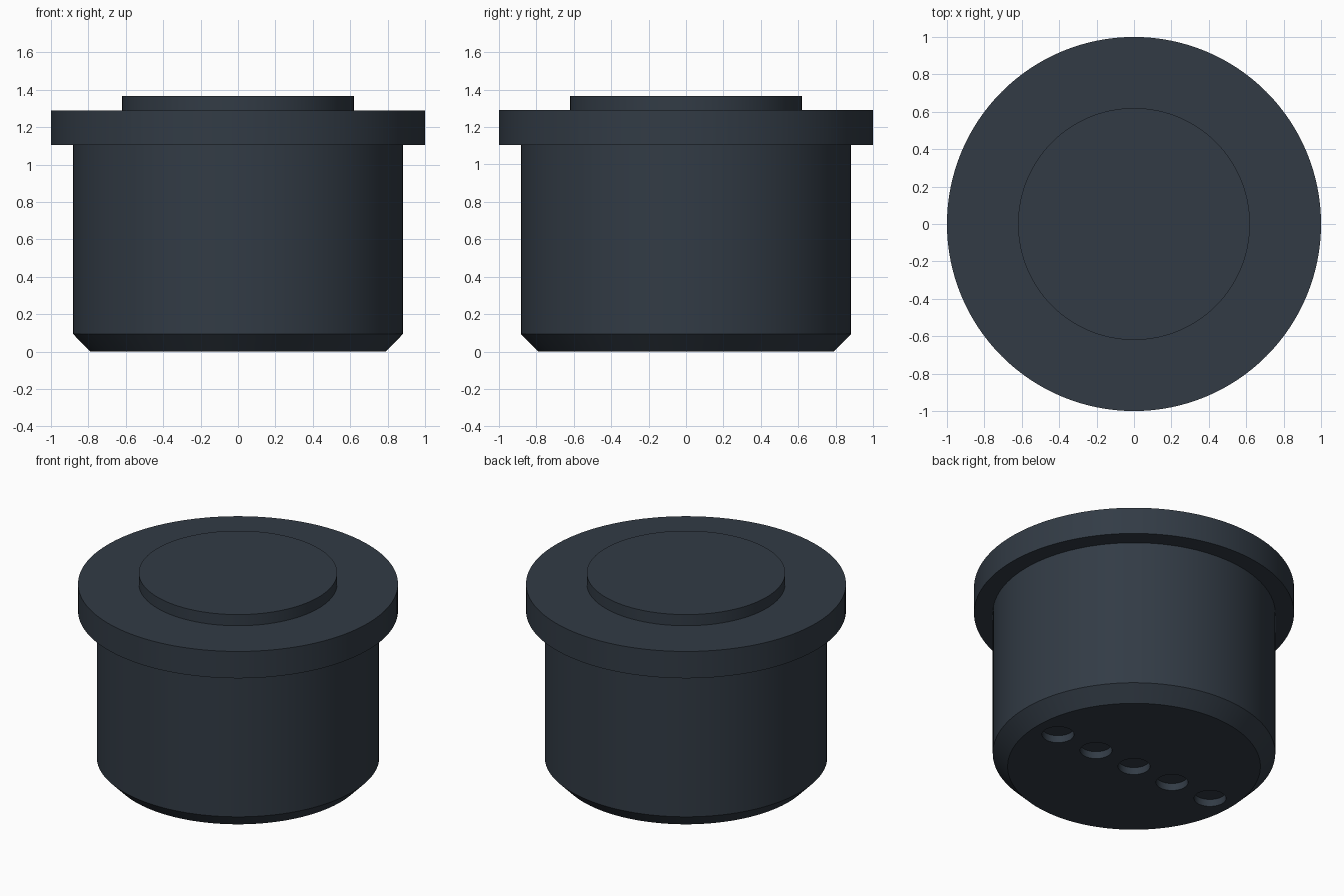
import bpy
import math

cube = bpy.data.objects.get("Cube")
if cube:
    bpy.data.objects.remove(cube, do_unlink=True)

SEGMENTS = 128

# Single dark slate colour
slate = bpy.data.materials.new("dark_slate")
slate.use_nodes = True
colour = (0.032, 0.044, 0.060, 1.0)
slate.diffuse_color = colour
bsdf = next(n for n in slate.node_tree.nodes if n.type == "BSDF_PRINCIPLED")
bsdf.inputs["Base Color"].default_value = colour
bsdf.inputs["Roughness"].default_value = 0.6


def lathe(name, profile, centre_x=0.0, segments=SEGMENTS):
    """Closed solid of revolution from (radius, height) points, bottom to top."""
    verts, faces = [], []
    for radius, z in profile:
        for i in range(segments):
            a = math.tau * i / segments
            verts.append((centre_x + radius * math.cos(a), radius * math.sin(a), z))
    for ring in range(len(profile) - 1):
        low, high = ring * segments, (ring + 1) * segments
        for i in range(segments):
            j = (i + 1) % segments
            faces.append((low + i, low + j, high + j, high + i))
    faces.append(tuple(reversed(range(segments))))
    faces.append(tuple(range(len(verts) - segments, len(verts))))
    mesh = bpy.data.meshes.new(name)
    mesh.from_pydata(verts, [], faces)
    mesh.materials.append(slate)
    obj = bpy.data.objects.new(name, mesh)
    bpy.context.collection.objects.link(obj)
    return obj


def select_only(obj):
    bpy.ops.object.select_all(action="DESELECT")
    obj.select_set(True)
    bpy.context.view_layer.objects.active = obj


# Main parts: chamfered barrel, wide rim and raised cap disc
body = lathe("body", [(0.79, 0), (0.883, 0.095), (0.883, 1.12)])
rim = lathe("rim", [(1.0, 1.105), (1.0, 1.29)])
cap = lathe("cap", [(0.62, 1.28), (0.62, 1.367)])

# Row of five shallow round sockets in the underside
for n in range(-2, 3):
    cutter = lathe("socket_cutter", [(0.1, -0.1), (0.1, 0.05)], n * 0.31, 48)
    cutter.hide_render = True
    cut = body.modifiers.new("socket", "BOOLEAN")
    cut.operation = "DIFFERENCE"
    cut.solver = "EXACT"
    cut.object = cutter
    select_only(body)
    bpy.ops.object.modifier_apply(modifier=cut.name)
    bpy.data.objects.remove(cutter, do_unlink=True)

# Smooth curved walls with crisp edges
for part in (body, rim, cap):
    select_only(part)
    bpy.ops.object.shade_smooth_by_angle(angle=math.radians(30))
